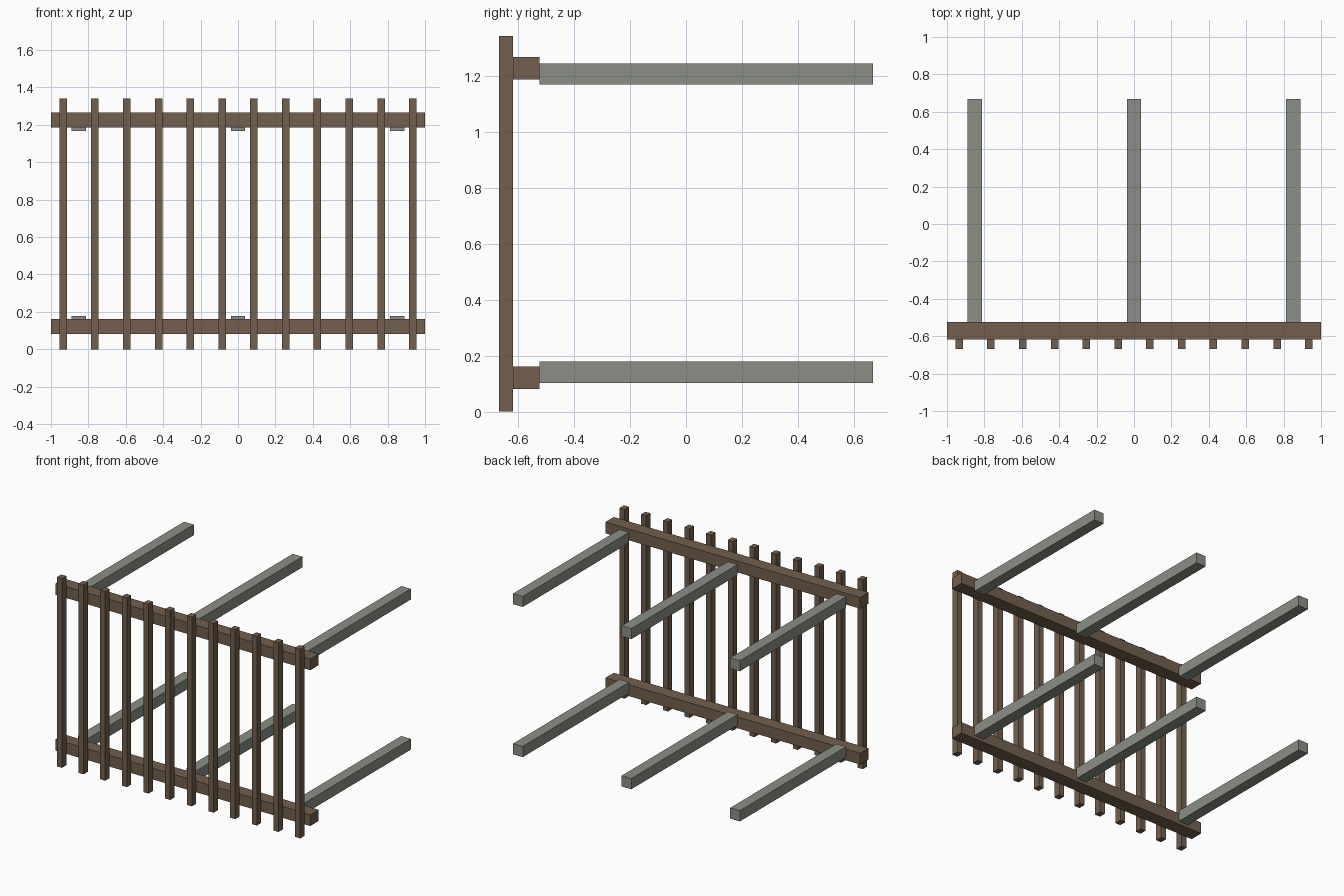
import bpy

if "Cube" in bpy.data.objects:
    bpy.data.objects.remove(bpy.data.objects["Cube"])


def material(name, rgb):
    m = bpy.data.materials.new(name)
    m.diffuse_color = (*rgb, 1)
    m.use_nodes = True
    m.node_tree.nodes["Principled BSDF"].inputs["Base Color"].default_value = m.diffuse_color
    return m


wood = material("brown_wood", (0.17, 0.115, 0.075))
stone = material("grey_beam", (0.26, 0.275, 0.24))


def box(name, x, y, z, mat):
    """Box from (min, max) ranges on each axis."""
    bpy.ops.mesh.primitive_cube_add(size=1, location=[(a + b) / 2 for a, b in (x, y, z)])
    ob = bpy.context.object
    ob.name = name
    ob.scale = [b - a for a, b in (x, y, z)]
    bpy.ops.object.transform_apply(location=False, rotation=False, scale=True)
    ob.data.materials.append(mat)


# Upright slats along the front
for i in range(12):
    cx = -0.935 + 0.17 * i
    box(f"slat_{i + 1}", (cx - 0.02, cx + 0.02), (-0.667, -0.618), (0, 1.342), wood)

# Horizontal rails, each with three support beams running back
for level, rail_z, beam_z in (("lower", (0.081, 0.161), (0.103, 0.179)),
                              ("upper", (1.186, 1.266), (1.168, 1.243))):
    box(f"{level}_rail", (-1, 1), (-0.618, -0.524), rail_z, wood)
    for side, cx in (("left", -0.852), ("middle", 0), ("right", 0.852)):
        box(f"{level}_{side}_beam", (cx - 0.038, cx + 0.038), (-0.524, 0.667), beam_z, stone)
